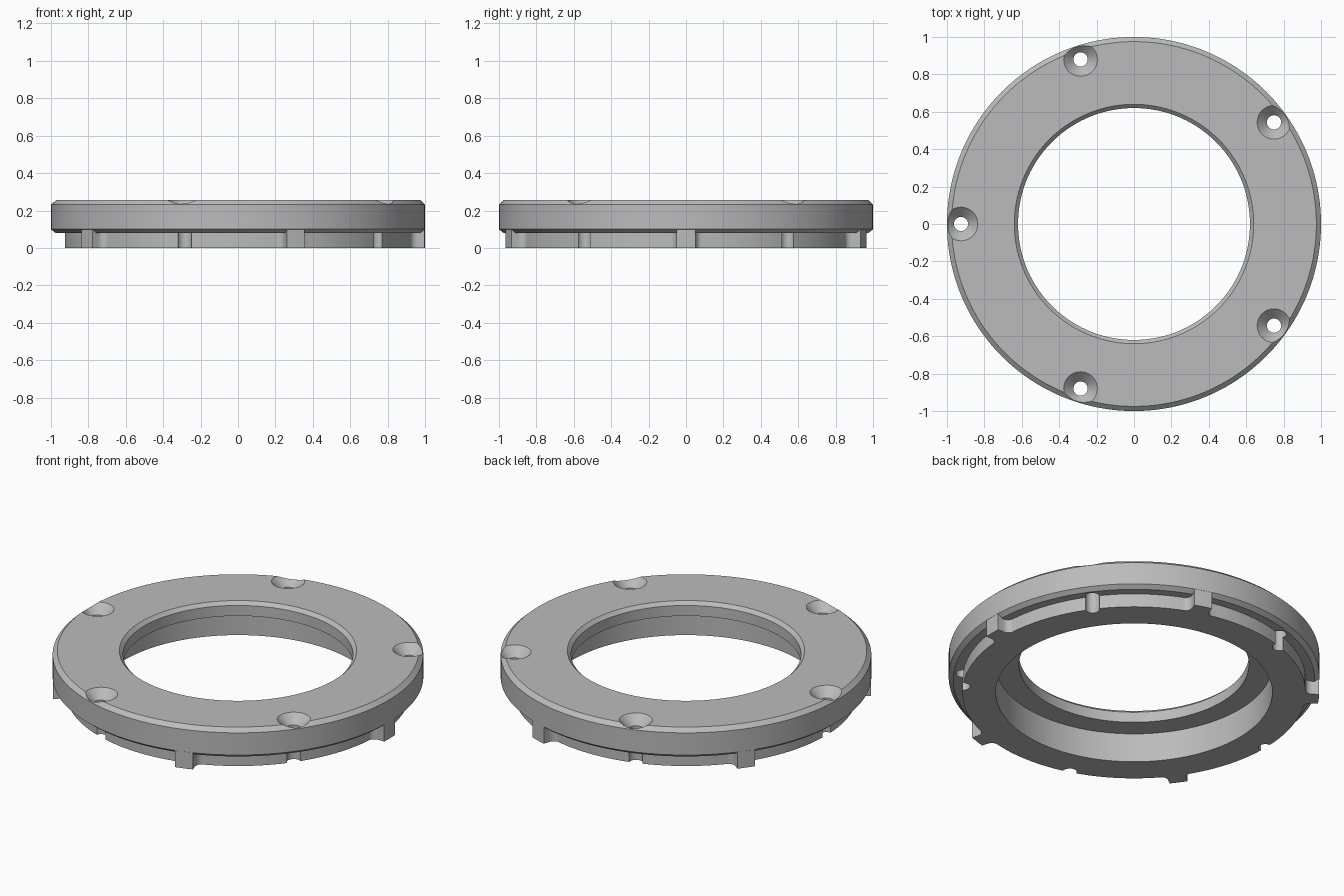
import bpy
import bmesh
from math import radians, sin, cos, pi, sqrt
from mathutils import Matrix, Vector

if "Cube" in bpy.data.objects:
    bpy.data.objects.remove(bpy.data.objects["Cube"], do_unlink=True)

grey = bpy.data.materials.new("satin_grey")
grey.use_nodes = True
grey.diffuse_color = (0.5, 0.5, 0.5, 1)
grey.node_tree.nodes["Principled BSDF"].inputs["Base Color"].default_value = (0.5, 0.5, 0.5, 1)


def make_object(name, bm):
    bmesh.ops.recalc_face_normals(bm, faces=bm.faces)
    mesh = bpy.data.meshes.new(name)
    bm.to_mesh(mesh)
    bm.free()
    mesh.materials.append(grey)
    obj = bpy.data.objects.new(name, mesh)
    bpy.context.collection.objects.link(obj)
    return obj


def lathe(bm, profile, steps, centre=(0, 0)):
    """Spin a closed (radius, height) outline about a vertical axis."""
    origin = Vector((*centre, 0))
    verts = [bm.verts.new(origin + Vector((r, 0, z))) for r, z in profile]
    edges = [bm.edges.new((v, verts[i - 1])) for i, v in enumerate(verts)]
    bmesh.ops.spin(bm, geom=verts + edges, cent=origin, axis=(0, 0, 1),
                   angle=2 * pi, steps=steps, use_duplicate=False)
    bmesh.ops.remove_doubles(bm, verts=bm.verts, dist=1e-5)


def apply_boolean(target, tool, operation):
    tool.hide_render = True
    mod = target.modifiers.new(tool.name, 'BOOLEAN')
    mod.operation = operation
    mod.solver = 'EXACT'
    mod.object = tool
    bpy.context.view_layer.objects.active = target
    bpy.ops.object.modifier_apply(modifier=mod.name)
    bpy.data.objects.remove(tool, do_unlink=True)


# Flange with chamfered rims, stepped bore and lower spigot
ring_profile = [(0.746, 0), (0.926, 0), (0.926, 0.08), (0.975, 0.08), (1, 0.1),
                (1, 0.232), (0.975, 0.255), (0.64, 0.255), (0.62, 0.235),
                (0.62, 0.173), (0.746, 0.173)]
bm = bmesh.new()
lathe(bm, ring_profile, 160)
flange_ring = make_object("flange_ring", bm)

# Five locating lugs with filleted roots
half, fillet, outer = 0.05, 0.04, 0.9992
side = [(0.85, half + fillet)]
for i in range(9):
    a = pi + i * pi / 16
    side.append((0.96 + fillet * cos(a), half + fillet + fillet * sin(a)))
side += [(sqrt(outer ** 2 - y * y), y) for y in (half, half / 2)]
outline = side + [(outer, 0)] + [(x, -y) for x, y in reversed(side)]

bm = bmesh.new()
for k in range(5):
    turn = Matrix.Rotation(radians(72 * k), 4, 'Z')
    face = bm.faces.new([bm.verts.new(turn @ Vector((x, y, 0))) for x, y in outline])
    top = bmesh.ops.extrude_face_region(bm, geom=[face])["geom"]
    bmesh.ops.translate(bm, vec=(0, 0, 0.14),
                        verts=[g for g in top if isinstance(g, bmesh.types.BMVert)])
apply_boolean(flange_ring, make_object("lugs", bm), 'UNION')

# Five countersunk screw holes, halfway between the lugs
hole_profile = [(0, -0.1), (0.038, -0.1), (0.038, 0.203), (0.1, 0.265), (0, 0.265)]
bm = bmesh.new()
for k in range(5):
    a = radians(36 + 72 * k)
    lathe(bm, hole_profile, 40, (0.925 * cos(a), 0.925 * sin(a)))
apply_boolean(flange_ring, make_object("screw_holes", bm), 'DIFFERENCE')

# Smooth round walls, crisp edges
bpy.ops.object.select_all(action='DESELECT')
flange_ring.select_set(True)
bpy.context.view_layer.objects.active = flange_ring
bpy.ops.object.shade_smooth_by_angle(angle=radians(25))
